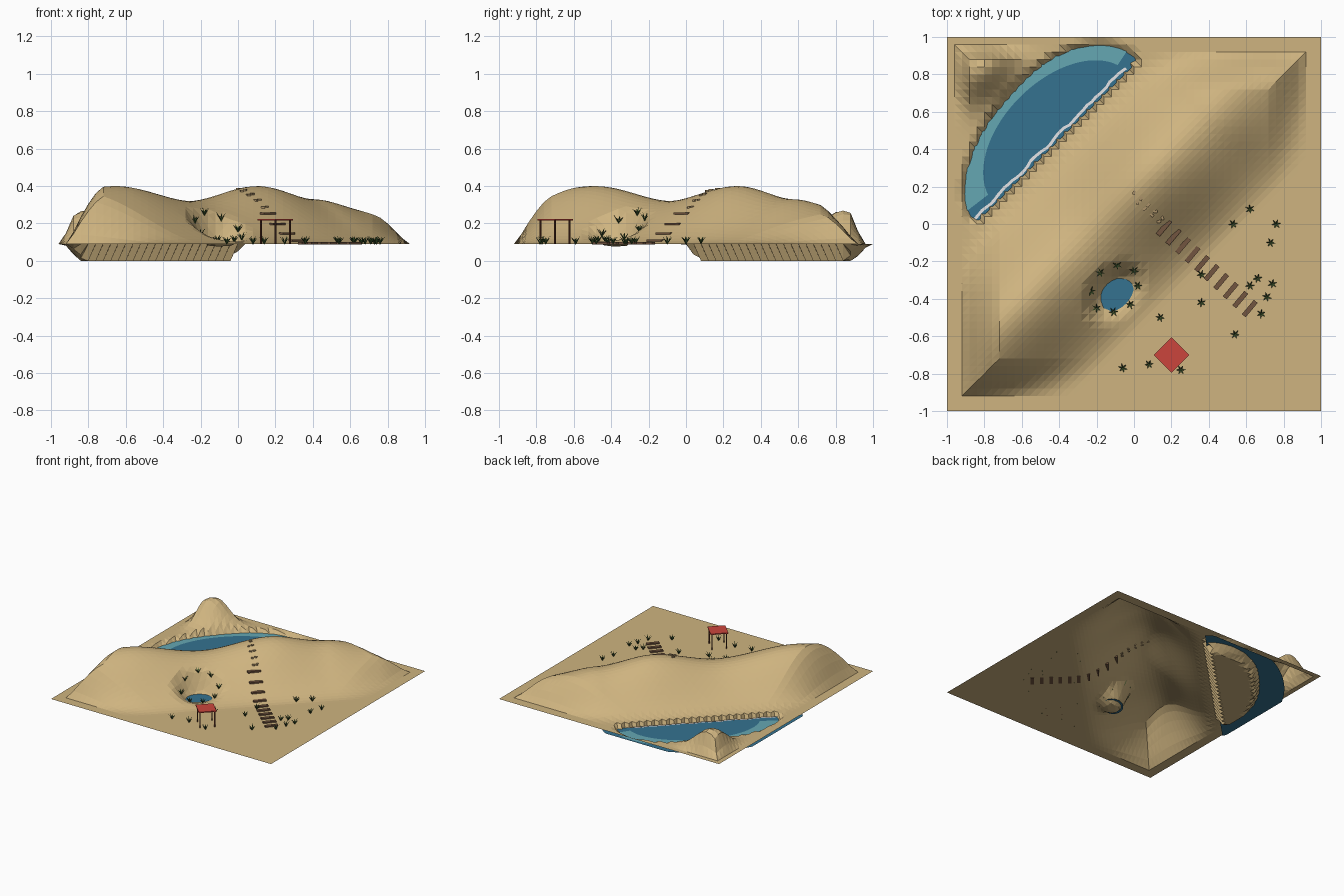
import bpy, bmesh, math, random
from mathutils import Vector, Matrix

if "Cube" in bpy.data.objects:
    bpy.data.objects.remove(bpy.data.objects["Cube"], do_unlink=True)
random.seed(4)
GROUND = 0.09
R2 = math.sqrt(2)


def material(name, rgb):
    m = bpy.data.materials.new(name)
    m.use_nodes = True
    m.diffuse_color = (*rgb, 1)
    m.node_tree.nodes["Principled BSDF"].inputs["Base Color"].default_value = (*rgb, 1)
    return m


SAND = material("sand", (0.62, 0.455, 0.215))
DEEP = material("deep water", (0.035, 0.17, 0.28))
SHALLOW = material("shallow water", (0.13, 0.39, 0.45))
FOAM = material("foam white", (0.88, 0.88, 0.9))
WOOD = material("step wood", (0.17, 0.09, 0.05))
POST = material("post wood", (0.13, 0.04, 0.02))
CLOTH = material("red cloth", (0.6, 0.06, 0.045))
LEAF = material("dark green leaf", (0.06, 0.13, 0.035))
STONE = material("path stone", (0.40, 0.28, 0.14))


def finish(name, bm, mat):
    me = bpy.data.meshes.new(name)
    bm.to_mesh(me)
    bm.free()
    me.materials.append(mat)
    ob = bpy.data.objects.new(name, me)
    bpy.context.collection.objects.link(ob)
    return ob


def clamp(t):
    return max(0.0, min(1.0, t))


def smooth(a, b, t):
    t = clamp((t - a) / (b - a))
    return t * t * (3 - 2 * t)


# Dune crest height along the diagonal
CREST = [(-1, 0.34), (-0.57, 0.40), (-0.17, 0.32), (0.19, 0.40), (0.48, 0.33), (0.75, 0.27), (1, 0.2)]


def crest(s):
    for (a, ha), (b, hb) in zip(CREST, CREST[1:]):
        if s <= b:
            return ha + (hb - ha) * smooth(a, b, s)
    return CREST[-1][1]


LAKE = Vector((-0.44, 0.41))
POND = Vector((-0.1, -0.37))


def diagonal(x, y, centre):
    # distance along and across the dune from a centre
    x, y = x - centre.x, y - centre.y
    return (x + y) / R2, (y - x) / R2


def height(x, y):
    d = y - x
    rim = max(abs(x), abs(y))
    side = smooth(-0.58, 0.17, d) * (1 - smooth(0.17, 0.84, d))
    edge = clamp((0.91 - rim) / 0.18)
    edge = edge * (1.5 - 0.5 * edge)
    z = GROUND + (crest((x + y) / 2) - GROUND) * side * edge
    # corner mound behind the lake
    a, b = (x + y - 0.02) / R2, (d - 1.65) / R2
    mound = 0.18 * math.exp(-(a / 0.18) ** 2 - (b / 0.14) ** 2)
    z += mound * clamp((0.96 - rim) / 0.08)
    # lake basin with a steep straight bank
    u, v = diagonal(x, y, LAKE)
    q = math.hypot((u - 0.04) / 0.61, v / (0.35 + 0.06 * u))
    z *= 1 - min(clamp((d - 0.84) / 0.04), clamp((1.06 - q) / 0.16))
    # pond hollow
    a, b = diagonal(x, y, POND)
    r = math.hypot(a * 0.75, b)
    return z + (0.078 - z) * (1 - smooth(0.04, 0.16, r))


# Terrain sheet: facets run along the dune, and across it at the lake bank
bm = bmesh.new()
bmesh.ops.create_grid(bm, x_segments=50, y_segments=50, size=1)
for f in bm.faces[:]:
    c = f.calc_center_median()
    sign = -1 if c.y - c.x > 0.7 else 1
    order = sorted(f.verts, key=lambda v: v.co.x + sign * v.co.y)
    bmesh.utils.face_split(f, order[0], order[-1])
for v in bm.verts:
    v.co.z = height(v.co.x, v.co.y)
finish("dune_terrain", bm, SAND)


# Lake: half ellipse of deep water with a shallow band on its outer side
def arc(a, b, z, shift=0.0, trim=0.0, n=40):
    pts = []
    for i in range(n + 1):
        t = trim + (math.pi - 2 * trim) * i / n
        u, v = a * math.cos(t) + shift, b * math.sin(t)
        x, y = LAKE.x + (u - v) / R2, LAKE.y + (u + v) / R2
        pts.append((max(x, -0.99), min(y, 0.99), z))
    return pts


def strip(name, left, right, mat):
    bm = bmesh.new()
    a = [bm.verts.new(p) for p in left]
    b = [bm.verts.new(p) for p in right]
    for i in range(len(a) - 1):
        f = bm.faces.new((a[i], a[i + 1], b[i + 1], b[i]))
        f.normal_update()
        if f.normal.z < 0:
            f.normal_flip()
    return finish(name, bm, mat)


bm = bmesh.new()
bm.faces.new([bm.verts.new(p) for p in arc(0.76, 0.53, 0.06)])
finish("lake_water", bm, DEEP)
strip("lake_shallows", arc(0.5, 0.31, 0.064, 0.07, 0.2), arc(0.64, 0.42, 0.064, 0.04, 0.2), SHALLOW)

# Foam line along the straight bank
line = []
for i in range(41):
    t = -0.56 + 1.14 * i / 40
    w = 0.014 + 0.004 * math.sin(i * 0.9) + random.uniform(-0.004, 0.004)
    line.append((LAKE.x + (t - w) / R2, LAKE.y + (t + w) / R2))
strip("shore_foam", [(x, y, 0.068) for x, y in line],
      [(x - 0.011, y + 0.011, 0.068) for x, y in line], FOAM)

# Pond
bm = bmesh.new()
bmesh.ops.create_circle(bm, cap_ends=True, segments=24, radius=1,
                        matrix=Matrix.Translation((POND.x, POND.y, 0.099))
                        @ Matrix.Rotation(math.radians(45), 4, "Z")
                        @ Matrix.Diagonal((0.115, 0.08, 1, 1)))
finish("pond_water", bm, DEEP)


def box(bm, centre, size, turn=0.0):
    bmesh.ops.create_cube(bm, size=1, matrix=Matrix.Translation(centre)
                          @ Matrix.Rotation(turn, 4, "Z") @ Matrix.Diagonal((*size, 1)))


# Wooden steps down the slope
steps = bmesh.new()
for i in range(10):
    x, y = 0.16 + 0.051 * i, -0.02 - 0.048 * i
    box(steps, (x, y, height(x, y) + 0.004), (0.1, 0.026, 0.012), math.radians(50))
finish("wooden_steps", steps, WOOD)

# Stepping stones near the crest
stones = bmesh.new()
for i in range(9):
    x, y = 0.0 + 0.019 * i, 0.15 - 0.017 * i + 0.018 * (-1) ** i
    box(stones, (x, y, height(x, y) + 0.002), (0.022, 0.014, 0.01), random.uniform(0, 3))
finish("stepping_stones", stones, STONE)

# Canopy on four posts
bm = bmesh.new()
box(bm, (0.2, -0.7, 0.22), (0.134, 0.134, 0.008), math.pi / 4)
finish("canopy_roof", bm, CLOTH)
bm = bmesh.new()
for dx, dy in ((1, 0), (-1, 0), (0, 1), (0, -1)):
    box(bm, (0.2 + 0.078 * dx, -0.7 + 0.078 * dy, 0.153), (0.008, 0.008, 0.127), math.pi / 4)
finish("canopy_posts", bm, POST)


# Leafy tufts
def tuft(bm, x, y):
    z, start = height(x, y) - 0.003, random.uniform(0, 6)
    for i in range(6):
        a = start + i * math.tau / 6
        out, across = Vector((math.cos(a), math.sin(a), 0)), Vector((-math.sin(a), math.cos(a), 0))
        root, up = Vector((x, y, z)), Vector((0, 0, 1))
        mid = root + out * 0.011 + up * 0.024
        tip = root + out * 0.027 + up * random.uniform(0.035, 0.048)
        p = [bm.verts.new(c) for c in (root - across * 0.002, root + across * 0.002,
                                       mid + across * 0.004, tip, mid - across * 0.004)]
        bm.faces.new(p)


PLANTS = [(0.62, 0.08), (0.76, 0.0), (0.53, 0.0), (0.73, -0.1), (0.36, -0.27), (0.36, -0.42),
          (0.66, -0.29), (0.62, -0.33), (0.74, -0.32), (0.71, -0.39), (0.68, -0.48), (0.54, -0.59),
          (0.14, -0.5), (-0.06, -0.77), (0.08, -0.75), (0.25, -0.78)]
POND_PLANTS = [(-0.09, -0.22), (-0.18, -0.26), (-0.23, -0.36), (-0.2, -0.45),
               (-0.11, -0.47), (-0.02, -0.43), (0.02, -0.33), (0.0, -0.25)]
for name, spots in (("plain_tufts", PLANTS), ("pond_tufts", POND_PLANTS)):
    bm = bmesh.new()
    for x, y in spots:
        tuft(bm, x, y)
    finish(name, bm, LEAF)
